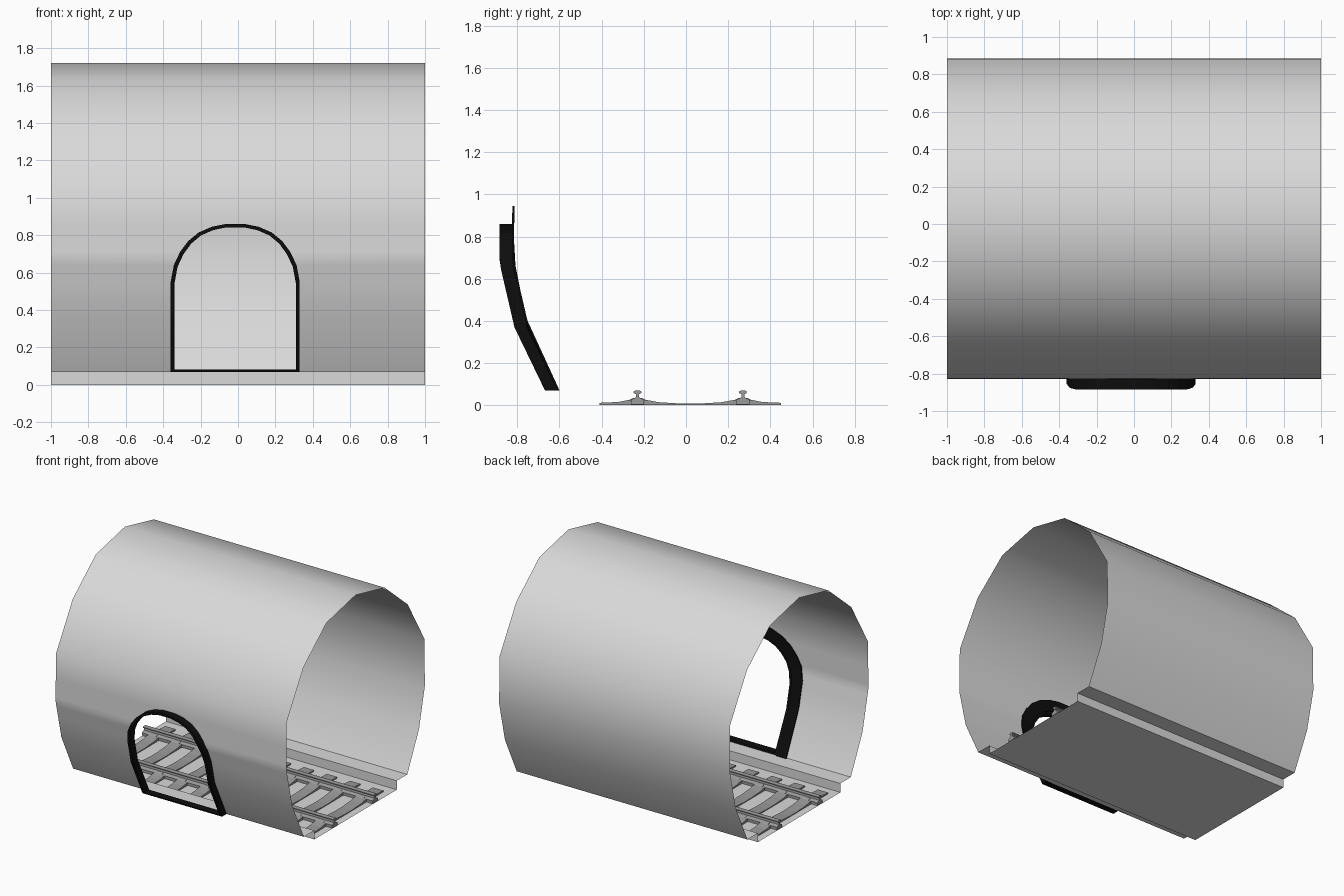
import bpy, bmesh, math

cube = bpy.data.objects.get("Cube")
if cube:
    bpy.data.objects.remove(cube, do_unlink=True)


def material(name, value):
    m = bpy.data.materials.new(name)
    m.use_nodes = True
    colour = (value, value, value, 1)
    m.diffuse_color = colour
    m.node_tree.nodes["Principled BSDF"].inputs["Base Color"].default_value = colour
    return m


LIGHT = material("light_grey", 0.7)
MID = material("mid_grey", 0.32)
BLACK = material("black", 0.004)


def finish(name, bm, mat, smooth=None, recalc=True):
    bmesh.ops.remove_doubles(bm, verts=bm.verts, dist=1e-5)
    if recalc:
        bmesh.ops.recalc_face_normals(bm, faces=bm.faces)
    mesh = bpy.data.meshes.new(name)
    bm.to_mesh(mesh)
    bm.free()
    mesh.materials.append(mat)
    obj = bpy.data.objects.new(name, mesh)
    bpy.context.collection.objects.link(obj)
    if smooth:
        bpy.ops.object.select_all(action="DESELECT")
        obj.select_set(True)
        bpy.context.view_layer.objects.active = obj
        bpy.ops.object.shade_smooth_by_angle(angle=math.radians(smooth))
    return obj


def interp(table, z):
    """Piecewise linear lookup in rising (z, value) pairs."""
    for (z0, v0), (z1, v1) in zip(table, table[1:]):
        if z <= z1:
            return v0 + (v1 - v0) * (z - z0) / (z1 - z0)
    return table[-1][1]


# Half section of the tunnel wall and half outline of the doorway, both by height
CENTRE_Y, DOOR_X = 0.0275, -0.015
WALL = [(0.07, 0.64), (0.37, 0.785), (0.68, 0.857), (1.05, 0.853),
        (1.40, 0.645), (1.64, 0.36), (1.72, 0)]
DOOR = [(0.07, 0.345), (0.37, 0.345), (0.55, 0.345), (0.64, 0.328), (0.71, 0.295),
        (0.77, 0.25), (0.815, 0.195), (0.845, 0.125), (0.86, 0.05)]
DOOR_TOP = DOOR[-1][0]


def wall_y(z):
    return CENTRE_Y - interp(WALL, z)


# Tunnel shell: rows of faces over the arch, leaving out the doorway
front_heights = sorted({z for z, _ in WALL + DOOR})
section = [(wall_y(z), z) for z in front_heights]
section += [(CENTRE_Y + w, z) for z, w in reversed(WALL[:-1])]
bm = bmesh.new()
rows = []
for i, (y, z) in enumerate(section):
    w = interp(DOOR, z) if i < len(front_heights) else DOOR[-1][1]
    rows.append([bm.verts.new((x, y, z)) for x in (-1, DOOR_X - w, DOOR_X + w, 1)])
for low, high in zip(rows, rows[1:]):
    in_door = low[0].co.y < 0 and max(low[0].co.z, high[0].co.z) <= DOOR_TOP
    for k in range(3):
        if not (k == 1 and in_door):
            bm.faces.new((low[k], low[k + 1], high[k + 1], high[k]))
finish("tunnel_shell", bm, LIGHT, smooth=40, recalc=False)


def prism(bm, profile, x0, x1):
    """Solid with a (y, z) profile, running from x0 to x1."""
    a = [bm.verts.new((x0, y, z)) for y, z in profile]
    b = [bm.verts.new((x1, y, z)) for y, z in profile]
    bm.faces.new(a)
    bm.faces.new(b[::-1])
    for i in range(len(a)):
        j = (i + 1) % len(a)
        bm.faces.new((a[i], b[i], b[j], a[j]))


# Trough floor with a ledge along each wall
bm = bmesh.new()
floor = [(-0.64, 0.07), (-0.51, 0.07), (-0.51, 0), (0.51, 0), (0.51, 0.07), (0.64, 0.07)]
ends = [[bm.verts.new((x, CENTRE_Y + y, z)) for y, z in floor] for x in (-1, 1)]
for i in range(len(floor) - 1):
    bm.faces.new((ends[0][i], ends[1][i], ends[1][i + 1], ends[0][i + 1]))
finish("trough_floor", bm, LIGHT, recalc=False)


def door_outline(width, height, lift):
    """Doorway outline from lower left over the arch to lower right."""
    base = DOOR[0][0]
    pts = [(w * width, base + lift + (z - base) * height) for z, w in DOOR]
    left = [(DOOR_X - w, z) for w, z in pts]
    return left + [(DOOR_X + w, z) for w, z in reversed(pts)]


def door_band(name, outer, inner, y0, y1, closed):
    """Band between two outlines, following the wall from depth y0 to y1."""
    bm = bmesh.new()
    rings = []
    for a, b in zip(outer, inner):
        rings.append([bm.verts.new((x, wall_y(z) + d, z))
                      for (x, z), d in ((a, y0), (a, y1), (b, y1), (b, y0))])
    n = len(rings)
    for i in range(n if closed else n - 1):
        r, s = rings[i], rings[(i + 1) % n]
        for k in range(4):
            m = (k + 1) % 4
            bm.faces.new((r[k], r[m], s[m], s[k]))
    if not closed:
        bm.faces.new(rings[0])
        bm.faces.new(rings[-1][::-1])
    finish(name, bm, BLACK)


# Doorway rim standing out of the wall, and the flat seal behind it
opening = door_outline(1, 1, 0)
door_band("door_rim", opening, door_outline(0.94, 0.962, 0.012), -0.056, 0.003, True)
door_band("door_seal", door_outline(1.25, 1.108, 0), opening, 0.003, 0.013, False)


# Rails
def mirrored(half):
    return [(-y, z) for y, z in half] + [(y, z) for y, z in reversed(half)]


TRACK_Y = 0.02
RAIL = mirrored([(0.032, 0.004), (0.032, 0.026), (0.008, 0.038), (0.006, 0.052),
                 (0.018, 0.058), (0.018, 0.066), (0.01, 0.07)])
for name, offset in (("front_rail", -0.25), ("back_rail", 0.25)):
    bm = bmesh.new()
    prism(bm, [(TRACK_Y + offset + y, z) for y, z in RAIL], -1, 1)
    finish(name, bm, MID)

# Sleepers, thicker beneath the rails
SLEEPER = mirrored([(0, 0.002), (0.43, 0.002), (0.43, 0.012), (0.34, 0.016), (0.29, 0.026),
                    (0.21, 0.026), (0.15, 0.015), (0.04, 0.008)])
SLEEPER = [(TRACK_Y + y, z) for y, z in SLEEPER]
bm = bmesh.new()
for i in range(10):
    x = -0.9 + 0.2 * i
    prism(bm, SLEEPER, x - 0.045, x + 0.045)
    # Rail clamps on both sides of each rail
    for rail_y in (-0.25, 0.25):
        clamp = [(-0.05, 0.02), (0.05, 0.02), (0.02, 0.036), (-0.02, 0.036)]
        prism(bm, [(TRACK_Y + rail_y + y, z) for y, z in clamp], x - 0.025, x + 0.025)
finish("sleepers", bm, MID)
